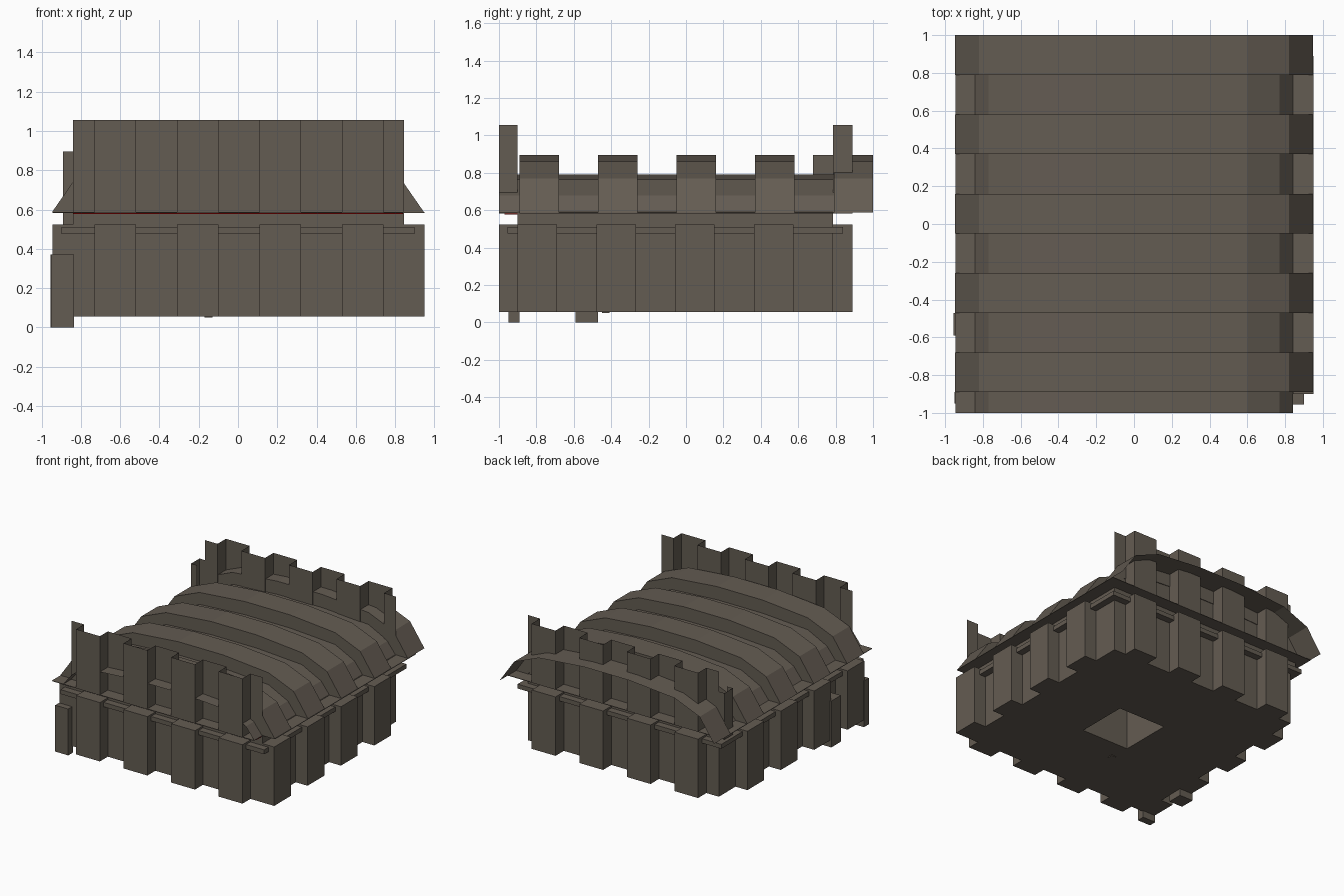
import bpy, bmesh

if "Cube" in bpy.data.objects:
    bpy.data.objects.remove(bpy.data.objects["Cube"])

def material(name, rgb):
    m = bpy.data.materials.new(name)
    m.diffuse_color = (*rgb, 1)
    m.use_nodes = True
    m.node_tree.nodes["Principled BSDF"].inputs["Base Color"].default_value = m.diffuse_color
    return m

BROWN = material("weathered brown metal", (0.127, 0.107, 0.085))
RED = material("dark red", (0.22, 0.0, 0.0))

def finish(name, bm, mat=BROWN, normals=True):
    if normals:
        bmesh.ops.recalc_face_normals(bm, faces=bm.faces)
    me = bpy.data.meshes.new(name)
    bm.to_mesh(me)
    bm.free()
    me.materials.append(mat)
    ob = bpy.data.objects.new(name, me)
    bpy.context.collection.objects.link(ob)
    return ob

def box(name, x0, x1, y0, y1, z0, z1, mat=BROWN):
    bm = bmesh.new()
    bmesh.ops.create_cube(bm, size=1)
    for v in bm.verts:
        v.co = ((x0 + x1) / 2 + v.co.x * (x1 - x0),
                (y0 + y1) / 2 + v.co.y * (y1 - y0),
                (z0 + z1) / 2 + v.co.z * (z1 - z0))
    return finish(name, bm, mat)

def corrugate(cuts, inner, outer, start_out):
    """Square-wave path: pairs of (along, depth)."""
    pts, out = [], start_out
    for a, b in zip(cuts, cuts[1:]):
        d = outer if out else inner
        pts += [(a, d), (b, d)]
        out = not out
    return pts

def sheet(name, path, z0, z1):
    bm = bmesh.new()
    rows = [(bm.verts.new((x, y, z0)), bm.verts.new((x, y, z1))) for x, y in path]
    for a, b in zip(rows, rows[1:]):
        bm.faces.new((a[0], b[0], b[1], a[1]))
    return finish(name, bm)

X_CUTS = [-.84] + [-.73 + .21 * i for i in range(8)] + [.845]
Y_CUTS = [-.9 + .2106 * i for i in range(9)]
front = corrugate(X_CUTS, -.9, -1, False)
back = corrugate(X_CUTS, .785, .89, False)
right = [(x, y) for y, x in corrugate(Y_CUTS, .845, .95, True)]
left = [(x, y) for y, x in corrugate(Y_CUTS, -.84, -.945, True)]

# Lower corrugated body with a square opening in the floor
outline = front + right + back[::-1] + left[::-1]
clean = []
for p in outline:
    if not clean or abs(p[0] - clean[-1][0]) + abs(p[1] - clean[-1][1]) > 1e-3:
        clean.append(p)
if abs(clean[0][0] - clean[-1][0]) + abs(clean[0][1] - clean[-1][1]) < 1e-3:
    clean.pop()
bm = bmesh.new()
face = bm.faces.new([bm.verts.new((x, y, .055)) for x, y in clean])
top = bmesh.ops.extrude_face_region(bm, geom=[face])
for v in [g for g in top["geom"] if isinstance(g, bmesh.types.BMVert)]:
    v.co.z = .525
body = finish("lower_walls", bm)
cutter = box("floor_opening_cutter", -.16, .26, -.27, .15, -.1, .46)
cutter.hide_render = True
cutter.hide_set(True)
mod = body.modifiers.new("opening", 'BOOLEAN')
mod.object = cutter
mod.operation = 'DIFFERENCE'
mod.solver = 'EXACT'

# Ledges in the grooves, recessed band and eaves plate
box("groove_ledge", -.90, .90, -.955, .84, .475, .51)
box("recessed_band", -.84, .845, -.9, .785, .51, .59)
box("eaves_plate", -.945, .95, -.89, .89, .583, .587)
box("front_eaves_plate", -.945, .84, -1, -.89, .583, .587)
box("red_trim", -.84, .84, -.97, .78, .578, .582, RED)

# Parapet walls, front and back
sheet("front_parapet", front, .585, 1.055)
sheet("back_parapet", back, .585, 1.055)
sheet("back_corner_flashing",
      [(-.84, .785), (-.89, .785), (-.89, .68), (-.84, .68)], .525, .895)

# Upper side walls under the roof
for name, x in (("right_upper_wall", .84), ("left_upper_wall", -.835)):
    sheet(name, [(x, -.9), (x, .785)], .52, .59)

# Ribbed arched roof: square-wave between two arch profiles
def arch(half):
    return [(-x, z) for x, z in half] + [(x, z) for x, z in reversed(half)]
RIB = arch([(.947, .587), (.82, .77), (.60, .86), (.2, .895)])
GROOVE = arch([(.843, .587), (.77, .68), (.60, .765), (.2, .79)])
cuts = [-1] + [-.89 + .21 * i for i in range(10)]
bm = bmesh.new()
rows = []
for i, (a, b) in enumerate(zip(cuts, cuts[1:])):
    for y in (a, b):
        rows.append([bm.verts.new((x, y, z)) for x, z in (RIB if i % 2 else GROOVE)])
for r, s in zip(rows, rows[1:]):
    for j in range(len(r) - 1):
        bm.faces.new((r[j], r[j + 1], s[j + 1], s[j]))
finish("ribbed_roof", bm)

# Loose posts standing against the left wall, small stud under the floor
box("left_front_post", -.95, -.835, -.95, -.89, 0, .37)
box("left_side_post", -.955, -.835, -.59, -.47, 0, .37)
box("floor_stud", -.17, -.13, -.45, -.41, .05, .056)
